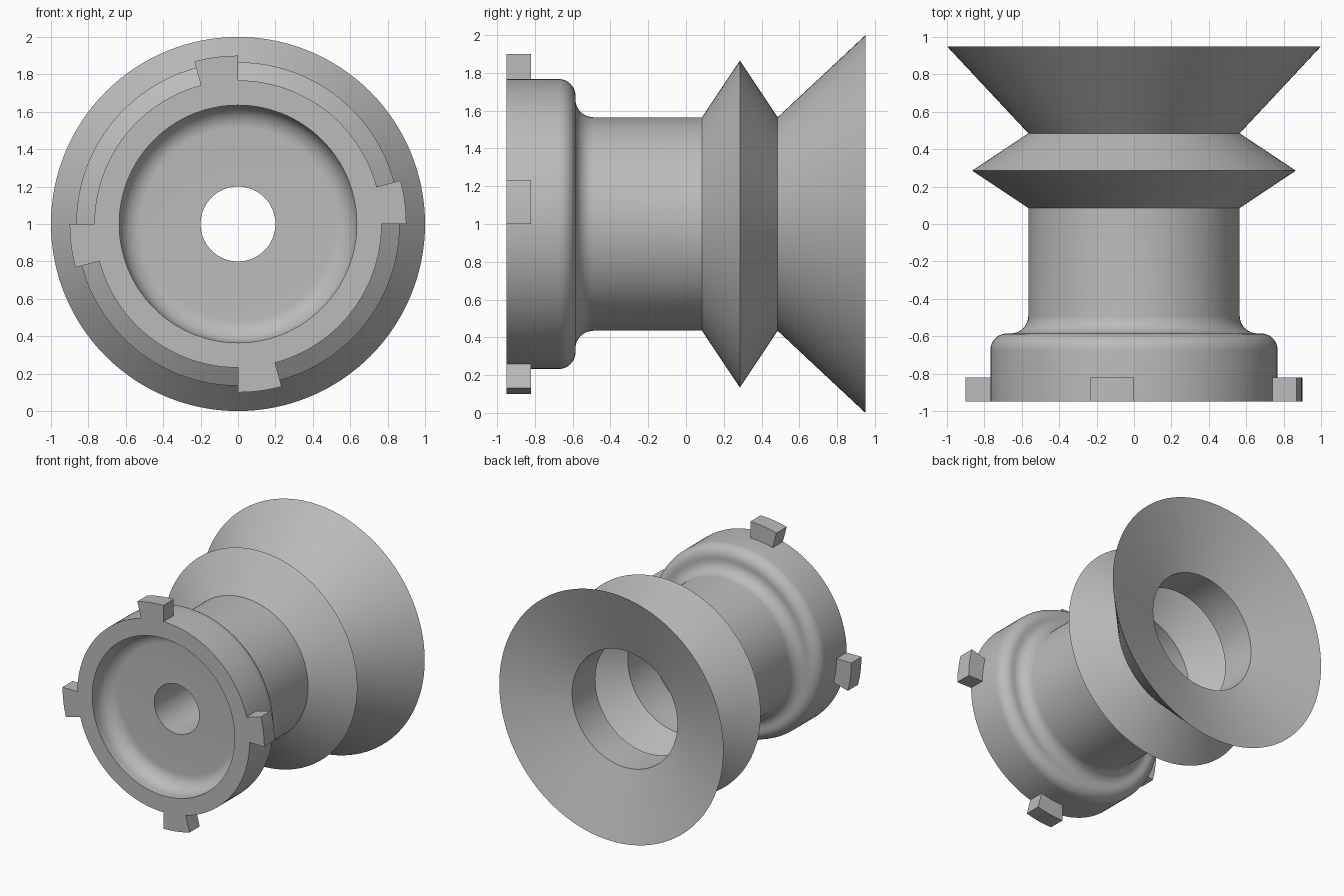
import bpy, bmesh
from math import sin, cos, pi, radians

cube = bpy.data.objects.get("Cube")
if cube:
    bpy.data.objects.remove(cube)

grey = bpy.data.materials.new("mid grey")
grey.use_nodes = True
COLOUR = (0.5, 0.5, 0.5, 1)
grey.diffuse_color = COLOUR
grey.node_tree.nodes["Principled BSDF"].inputs["Base Color"].default_value = COLOUR

AXIS_Z = 1.0
SEGMENTS = 128


def arc(r, y, radius, start, end, steps=10):
    """Fillet points in (radius, y) profile space."""
    angles = [radians(start + (end - start) * i / steps) for i in range(steps + 1)]
    return [(r + radius * cos(a), y + radius * sin(a)) for a in angles]


def sweep(name, profile, start, end, steps):
    """Turn a closed (radius, y) profile about the y axis."""
    full = end - start >= 360
    bm = bmesh.new()
    rings = []
    for i in range(steps if full else steps + 1):
        a = radians(start + (end - start) * i / steps)
        rings.append([bm.verts.new((r * cos(a), y, AXIS_Z + r * sin(a)))
                      for r, y in profile])
    n = len(profile)
    for i in range(steps):
        a, b = rings[i], rings[(i + 1) % len(rings)]
        for j in range(n):
            k = (j + 1) % n
            bm.faces.new((a[j], a[k], b[k], b[j]))
    if not full:
        bm.faces.new(rings[0])
        bm.faces.new(rings[-1])
    bmesh.ops.recalc_face_normals(bm, faces=bm.faces)
    mesh = bpy.data.meshes.new(name)
    bm.to_mesh(mesh)
    bm.free()
    mesh.materials.append(grey)
    obj = bpy.data.objects.new(name, mesh)
    bpy.context.collection.objects.link(obj)
    bpy.ops.object.select_all(action='DESELECT')
    obj.select_set(True)
    bpy.context.view_layer.objects.active = obj
    bpy.ops.object.shade_smooth_by_angle(angle=radians(30))
    return obj


# Outer wall: collar, neck, bellows ridge and flared lip
outer = [(0.635, -0.95), (0.768, -0.95)]
outer += arc(0.678, -0.675, 0.09, 0, 90)
outer += arc(0.66, -0.49, 0.095, 270, 180)
outer += [(0.565, 0.085), (0.865, 0.285), (0.565, 0.485), (1.0, 0.95)]

# Inner wall: lip dish, throat, bellows hollow, blind chamber and bore
inner = [(0.47, 0.78), (0.47, 0.485), (0.75, 0.285), (0.47, 0.07),
         (0.47, -0.25), (0.2, -0.25), (0.2, -0.78)]

# Front recess with a rounded bottom corner
recess = arc(0.515, -0.90 + 0.0, 0.12, 90, 0)

sweep("suction_cup_body", outer + inner + recess, 0, 360, SEGMENTS)

# Four bayonet lugs around the collar
lug = [(0.76, -0.95), (0.9, -0.95), (0.9, -0.82), (0.76, -0.82)]
for i, side in enumerate(("left", "top", "right", "bottom")):
    sweep(side + "_lug", lug, 90 * i, 90 * i + 15, 5)
